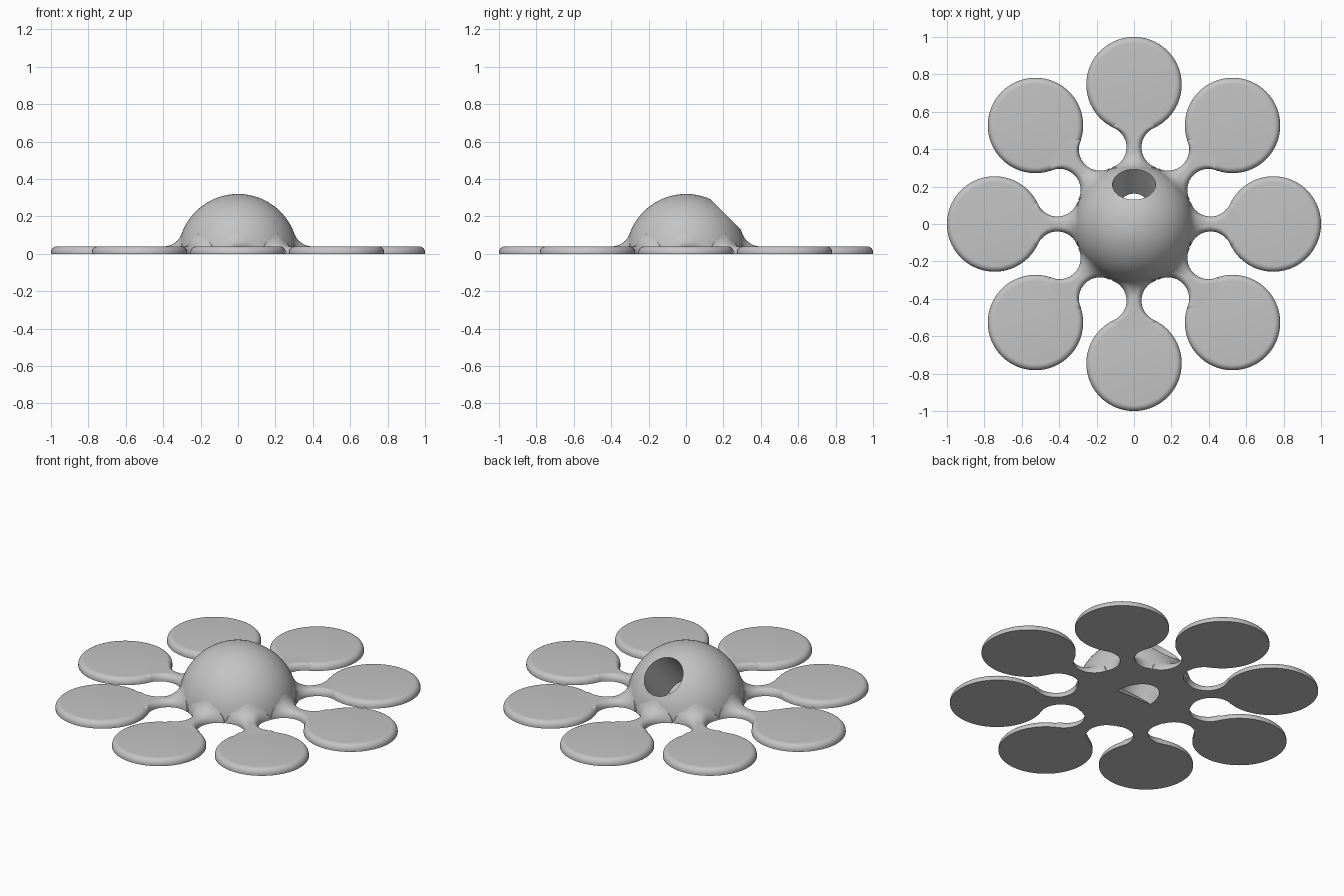
import bpy, bmesh, math
from mathutils import Matrix, Vector

cube = bpy.data.objects.get("Cube")
if cube:
    bpy.data.objects.remove(cube, do_unlink=True)

DOME_R = 0.32                    # hemisphere radius
PAD_C, PAD_R = 0.745, 0.255      # pad distance from centre, pad radius
PLATE_H, RIM = 0.04, 0.032       # plate thickness and top edge rounding
NECK_S, NECK_W, SIDE_R = 0.41, 0.04, 0.113   # narrowest point and side arcs of an arm
SKIRT_R = 0.1                    # fillet between arm top and dome
ARMS = 8

grey = bpy.data.materials.new("light_grey")
grey.use_nodes = True
COLOUR = (0.55, 0.55, 0.55, 1)
grey.diffuse_color = COLOUR
grey.node_tree.nodes["Principled BSDF"].inputs["Base Color"].default_value = COLOUR


def make_object(name, bm):
    bmesh.ops.recalc_face_normals(bm, faces=bm.faces)
    mesh = bpy.data.meshes.new(name)
    bm.to_mesh(mesh)
    bm.free()
    mesh.materials.append(grey)
    obj = bpy.data.objects.new(name, mesh)
    bpy.context.collection.objects.link(obj)
    return obj


def select_only(obj):
    bpy.ops.object.select_all(action='DESELECT')
    obj.select_set(True)
    bpy.context.view_layer.objects.active = obj


def smooth(obj):
    select_only(obj)
    bpy.ops.object.shade_smooth_by_angle(angle=math.radians(35))


# Dome: solid hemisphere
bm = bmesh.new()
bmesh.ops.create_uvsphere(bm, u_segments=96, v_segments=48, radius=DOME_R)
cut = bmesh.ops.bisect_plane(bm, geom=bm.verts[:] + bm.edges[:] + bm.faces[:],
                             plane_co=(0, 0, 0), plane_no=(0, 0, 1), clear_inner=True)
rim_edges = [e for e in bm.edges if e.is_boundary]
bmesh.ops.contextual_create(bm, geom=rim_edges)
dome = make_object("dome", bm)

# Slanted round hole, starting at the dome centre and leaving at the upper back
bm = bmesh.new()
length = 0.5
tilt = Matrix.Rotation(math.radians(-45), 4, 'X')
bmesh.ops.create_cone(bm, cap_ends=True, segments=64, radius1=0.115, radius2=0.115, depth=length,
                      matrix=tilt @ Matrix.Translation((0, 0, length / 2)))
cutter = make_object("hole_cutter", bm)
cutter.hide_render = True
mod = dome.modifiers.new("hole", 'BOOLEAN')
mod.operation, mod.solver, mod.object = 'DIFFERENCE', 'EXACT', cutter
select_only(dome)
bpy.ops.object.modifier_apply(modifier=mod.name)
bpy.data.objects.remove(cutter, do_unlink=True)
smooth(dome)


def arm_half_width(s):
    d = min(abs(s - NECK_S), 0.108)
    return NECK_W + SIDE_R - math.sqrt(SIDE_R ** 2 - d ** 2)


def arm_crest(s):
    # Extra height along the centre line where the arm sweeps up the dome
    cz = PLATE_H + SKIRT_R
    cx = math.sqrt((DOME_R + SKIRT_R) ** 2 - cz ** 2)
    d = min(max(cx - s, 0), 0.94 * SKIRT_R)
    return SKIRT_R - math.sqrt(SKIRT_R ** 2 - d ** 2)


def rounded_edge(d):
    # Plate height at distance d inside its outline
    d = min(d, RIM)
    return PLATE_H - RIM + math.sqrt(RIM ** 2 - (RIM - d) ** 2)


def build_arm(name, turn):
    bm = bmesh.new()
    rows, cols, start, end = 36, 28, 0.295, 0.56
    rings = []
    for i in range(rows + 1):
        s = start + (end - start) * i / rows
        w, crest = arm_half_width(s), arm_crest(s)
        ring = [(s, -w, 0)]
        for j in range(cols + 1):
            u = math.sin(math.pi * (j / cols - 0.5))
            z = rounded_edge(w * (1 - abs(u))) + crest * max(0, 1 - u * u) ** 1.5
            ring.append((s, w * u, z))
        ring.append((s, w, 0))
        rings.append([bm.verts.new(turn @ Vector(p)) for p in ring])
    n = len(rings[0])
    for a, b in zip(rings, rings[1:]):
        for j in range(n):
            k = (j + 1) % n
            bm.faces.new((a[j], a[k], b[k], b[j]))
    bm.faces.new(rings[0])
    bm.faces.new(rings[-1])
    smooth(make_object(name, bm))


def build_pad(name, turn):
    bm = bmesh.new()
    bmesh.ops.create_cone(bm, cap_ends=True, segments=72, radius1=PAD_R, radius2=PAD_R, depth=PLATE_H,
                          matrix=turn @ Matrix.Translation((PAD_C, 0, PLATE_H / 2)))
    top = [e for e in bm.edges if all(v.co.z > PLATE_H / 2 for v in e.verts)]
    bmesh.ops.bevel(bm, geom=top, offset=RIM, segments=8, profile=0.5, affect='EDGES')
    smooth(make_object(name, bm))


# Ring of arms and pads
for i in range(ARMS):
    turn = Matrix.Rotation(2 * math.pi * i / ARMS, 4, 'Z')
    build_arm(f"arm_{i + 1}", turn)
    build_pad(f"pad_{i + 1}", turn)
